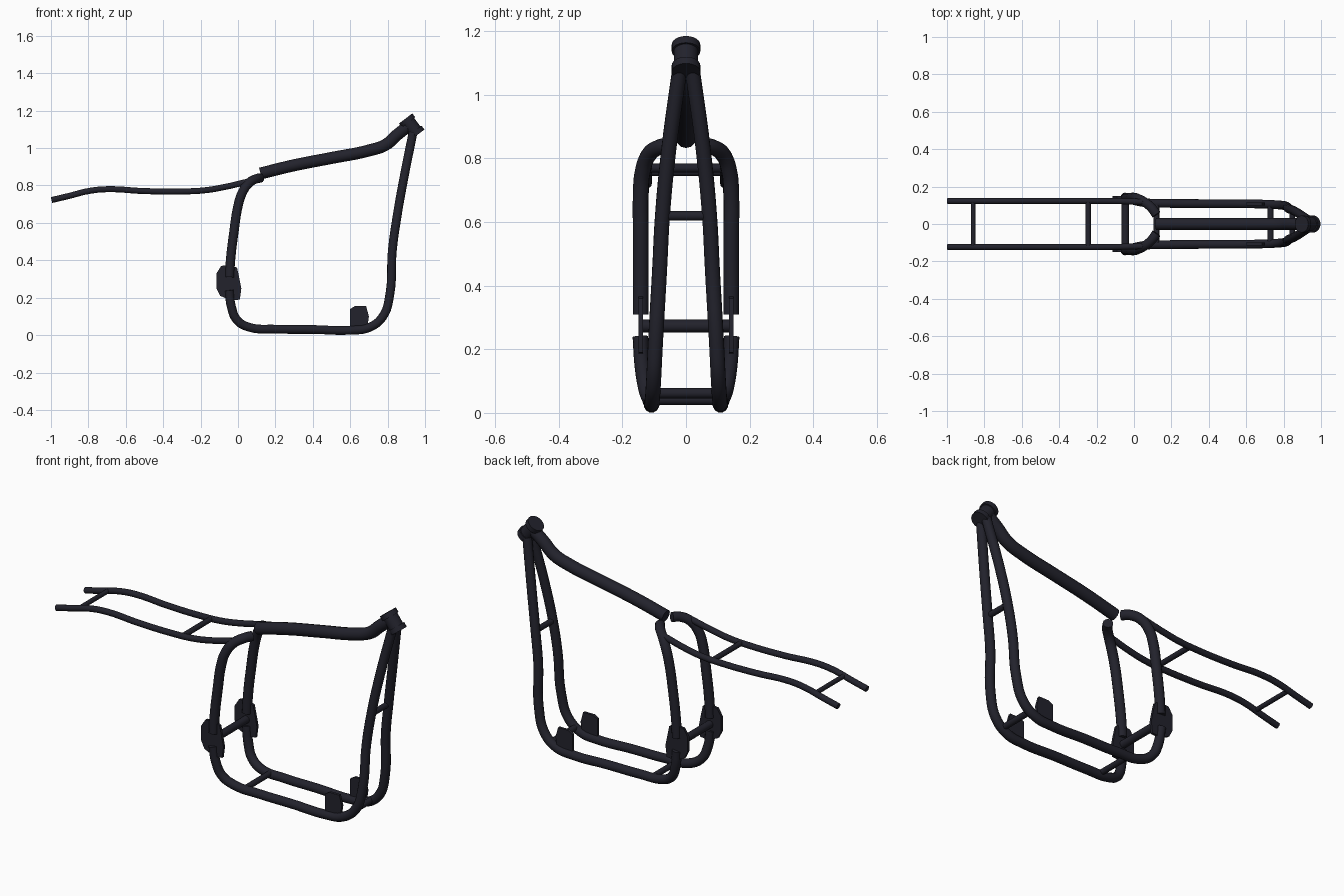
import bpy, bmesh, math
from mathutils import Vector

if "Cube" in bpy.data.objects:
    bpy.data.objects.remove(bpy.data.objects["Cube"])

paint = bpy.data.materials.new("dark_navy_paint")
paint.diffuse_color = (0.016, 0.016, 0.025, 1)
paint.use_nodes = True
paint.node_tree.nodes["Principled BSDF"].inputs["Base Color"].default_value = paint.diffuse_color


def finish(ob, name):
    ob.name = name
    ob.data.name = name
    ob.data.materials.clear()
    ob.data.materials.append(paint)
    bpy.ops.object.select_all(action='DESELECT')
    ob.select_set(True)
    bpy.context.view_layer.objects.active = ob
    bpy.ops.object.shade_smooth_by_angle(angle=math.radians(40))


def tube(name, pts, radius):
    """Round capped tube through smooth points."""
    cu = bpy.data.curves.new(name, 'CURVE')
    cu.dimensions = '3D'
    cu.bevel_depth = radius
    cu.bevel_resolution = 4
    cu.resolution_u = 6
    cu.use_fill_caps = True
    sp = cu.splines.new('BEZIER')
    sp.bezier_points.add(len(pts) - 1)
    for bp, p in zip(sp.bezier_points, pts):
        bp.co = p
        bp.handle_left_type = bp.handle_right_type = 'AUTO'
    ob = bpy.data.objects.new(name, cu)
    bpy.context.collection.objects.link(ob)
    bpy.ops.object.select_all(action='DESELECT')
    ob.select_set(True)
    bpy.context.view_layer.objects.active = ob
    bpy.ops.object.convert(target='MESH')
    finish(bpy.context.view_layer.objects.active, name)


def rod(name, a, b, radius):
    """Straight cylinder between two points."""
    a, b = Vector(a), Vector(b)
    bpy.ops.mesh.primitive_cylinder_add(vertices=24, radius=radius, depth=(b - a).length,
                                        location=(a + b) / 2)
    ob = bpy.context.object
    ob.rotation_euler = (b - a).to_track_quat('Z', 'Y').to_euler()
    finish(ob, name)


def plate(name, outline, y, thick):
    """Flat plate in the xz plane, centred on y."""
    bm = bmesh.new()
    face = bm.faces.new([bm.verts.new((x, y - thick / 2, z)) for x, z in outline])
    ext = bmesh.ops.extrude_face_region(bm, geom=[face])
    moved = [v for v in ext['geom'] if isinstance(v, bmesh.types.BMVert)]
    bmesh.ops.translate(bm, verts=moved, vec=(0, thick, 0))
    bmesh.ops.recalc_face_normals(bm, faces=bm.faces)
    me = bpy.data.meshes.new(name)
    bm.to_mesh(me)
    bm.free()
    ob = bpy.data.objects.new(name, me)
    bpy.context.collection.objects.link(ob)
    finish(ob, name)


# Paths for the left half, mirrored across y
upper = [(.12, .05, .84), (.095, .085, .835), (.055, .118, .81), (.02, .137, .755), (0, .142, .69),
         (-.022, .142, .55), (-.04, .142, .4), (-.045, .142, .31)]
cradle = [(-.047, .144, .24), (-.035, .138, .15), (-.005, .127, .08), (.06, .114, .042),
          (.2, .11, .032), (.4, .109, .03), (.6, .108, .026), (.7, .106, .04), (.775, .102, .1),
          (.812, .096, .22), (.825, .083, .45), (.848, .074, .62), (.885, .054, .83), (.935, .02, 1.08)]
seat_rail = [(-.997, .123, .722), (-.9, .123, .745), (-.8, .123, .77), (-.7, .123, .78), (-.5, .123, .77),
             (-.3, .123, .768), (-.18, .123, .774), (-.08, .122, .79), (.05, .118, .82)]
pivot_shape = [(-.115, .25), (-.115, .33), (-.09, .37), (-.04, .375), (-.005, .36), (.008, .3),
               (.018, .25), (.01, .19), (-.04, .185), (-.095, .21)]
mount_shape = [(.6, .04), (.6, .14), (.625, .155), (.685, .155), (.7, .1), (.69, .035)]

for side, s in (("left", 1), ("right", -1)):
    flip = lambda pts: [(x, y * s, z) for x, y, z in pts]
    tube(f"rear_upright_{side}", flip(upper), .025)
    tube(f"cradle_tube_{side}", flip(cradle), .024)
    tube(f"seat_rail_{side}", flip(seat_rail), .016)
    plate(f"pivot_plate_{side}", pivot_shape, .143 * s, .014)
    plate(f"engine_mount_{side}", mount_shape, .107 * s, .014)

# Backbone tube
tube("backbone", [(.12, 0, .864), (.3, 0, .908), (.5, 0, .947), (.7, 0, .987), (.79, 0, 1.018),
                  (.85, 0, 1.07), (.92, 0, 1.125)], .032)

# Steering head with end collars
top, low = Vector((.896, 0, 1.158)), Vector((.961, 0, 1.072))
step = (low - top).normalized() * .026
rod("steering_head", top, low, .038)
rod("head_collar_top", top, top + step, .045)
rod("head_collar_bottom", low - step, low, .045)

# Cross bars: x, z, half width, radius
for name, x, z, w, r in (("pivot_crossbar", -.047, .273, .142, .02),
                         ("rear_floor_crossbar", .12, .04, .11, .015),
                         ("front_floor_crossbar", .73, .062, .105, .016),
                         ("downtube_crossbar", .846, .62, .074, .015),
                         ("seat_crossbar_front", -.245, .77, .123, .014),
                         ("seat_crossbar_rear", -.86, .757, .123, .012)):
    rod(name, (x, -w, z), (x, w, z), r)
